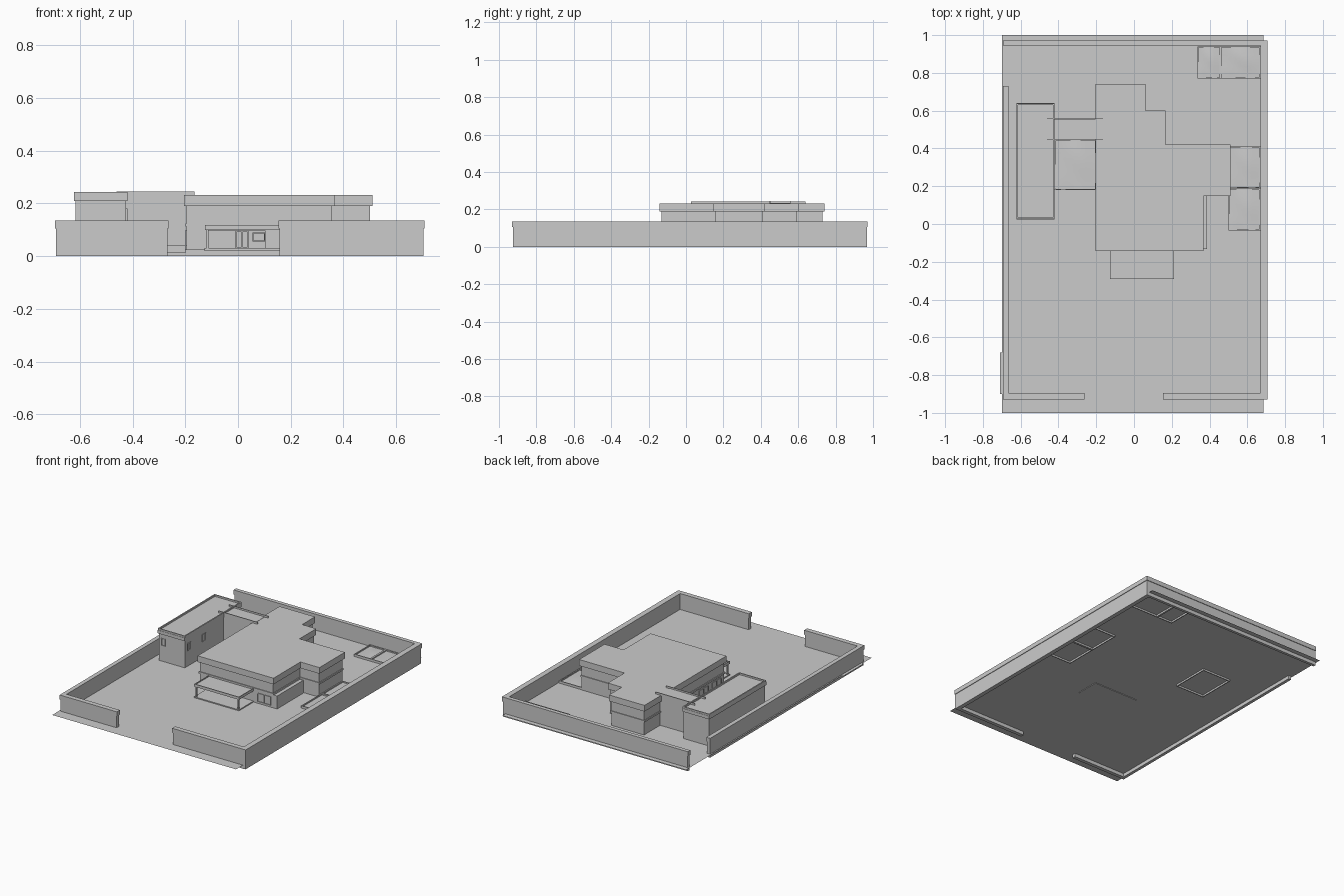
import bpy, bmesh, math

if "Cube" in bpy.data.objects:
    bpy.data.objects.remove(bpy.data.objects["Cube"])

GROUND = 0.024


def finish(name, bm, recalc=True):
    if recalc:
        bmesh.ops.recalc_face_normals(bm, faces=bm.faces)
    mesh = bpy.data.meshes.new(name)
    bm.to_mesh(mesh)
    bm.free()
    ob = bpy.data.objects.new(name, mesh)
    bpy.context.collection.objects.link(ob)
    return ob


def add_box(bm, x0, x1, y0, y1, z0, z1):
    v = bmesh.ops.create_cube(bm, size=1)["verts"]
    bmesh.ops.scale(bm, vec=(x1 - x0, y1 - y0, z1 - z0), verts=v)
    bmesh.ops.translate(bm, vec=((x0 + x1) / 2, (y0 + y1) / 2, (z0 + z1) / 2), verts=v)


def boxes(name, *dims):
    bm = bmesh.new()
    for d in dims:
        add_box(bm, *d)
    return finish(name, bm)


def rim(name, x0, x1, y0, y1, z0, z1, t):
    return boxes(name, (x0, x1, y0, y0 + t, z0, z1), (x0, x1, y1 - t, y1, z0, z1),
                 (x0, x0 + t, y0 + t, y1 - t, z0, z1), (x1 - t, x1, y0 + t, y1 - t, z0, z1))


def sheet(name, x0, x1, y0, y1, z, cuts=1, bumps=0.0):
    # single-sided surface, optionally gently rolling
    bm = bmesh.new()
    bmesh.ops.create_grid(bm, x_segments=cuts, y_segments=cuts, size=0.5)
    for v in bm.verts:
        u, w = v.co.x, v.co.y
        h = bumps * math.cos(math.pi * u) * math.cos(math.pi * w) * (1 + math.sin(7 * u + 5 * w))
        v.co = ((x0 + x1) / 2 + u * (x1 - x0), (y0 + y1) / 2 + w * (y1 - y0), z + h)
    for f in bm.faces:
        f.smooth = bumps > 0
    return finish(name, bm, recalc=False)


def offset(pts, d):
    # parallel outline of a counter-clockwise right-angled polygon
    out = []
    for i, (x, y) in enumerate(pts):
        (px, py), (nx, ny) = pts[i - 1], pts[(i + 1) % len(pts)]
        sx = math.copysign(1, y - py) if y != py else math.copysign(1, ny - y)
        sy = -math.copysign(1, x - px) if x != px else -math.copysign(1, nx - x)
        out.append((x + sx * d, y + sy * d))
    return out


def prism(name, pts, z0, z1):
    bm = bmesh.new()
    face = bm.faces.new([bm.verts.new((x, y, z0)) for x, y in pts])
    top = bmesh.ops.extrude_face_region(bm, geom=[face], use_keep_orig=True)["geom"]
    bmesh.ops.translate(bm, vec=(0, 0, z1 - z0), verts=[g for g in top if isinstance(g, bmesh.types.BMVert)])
    return finish(name, bm)


def window(name, axis, face, side, a0, a1, z0, z1, mullions=0):
    # frame bars laid on a wall or in an opening; axis is the wall normal
    t, n = 0.004, sorted((face, face + side * 0.004))
    spans = [(a0, a1, z0, z0 + t), (a0, a1, z1 - t, z1), (a0, a0 + t, z0, z1), (a1 - t, a1, z0, z1)]
    for k in range(mullions):
        c = a0 + (a1 - a0) * (k + 1) / (mullions + 1)
        spans.append((c - t / 2, c + t / 2, z0 + t, z1 - t))
    return boxes(name, *[(*n, p, q, lo, hi) if axis == "x" else (p, q, *n, lo, hi) for p, q, lo, hi in spans])


# Ground sheet and the side driveway strip
sheet("ground", -0.70, 0.685, -1, 1, GROUND)
sheet("side_drive_strip", -0.71, -0.70, -0.9, -0.68, GROUND)

# Perimeter walls, each with a slightly wider coping
walls = {
    "right_wall": (0.675, 0.704, -0.925, 0.967),
    "back_wall": (-0.69, 0.675, 0.948, 0.967),
    "left_wall": (-0.69, -0.669, -0.925, 0.727),
    "front_wall_left": (-0.669, -0.267, -0.925, -0.9),
    "front_wall_right": (0.158, 0.675, -0.925, -0.9),
}
for name, (x0, x1, y0, y1) in walls.items():
    boxes(name, (x0, x1, y0, y1, 0, 0.105))
    boxes(name + "_coping", (x0 - 0.004, x1 + 0.004, y0 - 0.004, y1 + 0.004, 0.105, 0.135))

# Main building: stepped plan with overhanging roof and a mid-height ledge
plan = [(-0.205, -0.142), (0.367, -0.142), (0.367, 0.148), (0.51, 0.148), (0.51, 0.422),
        (0.168, 0.422), (0.168, 0.602), (0.062, 0.602), (0.062, 0.74), (-0.205, 0.74)]
body = prism("main_walls", offset(plan, -0.01), GROUND, 0.19)
prism("main_ledge", offset(plan, -0.005), 0.112, 0.124)
prism("main_roof", plan, 0.19, 0.232)
boxes("side_bay", (0.355, 0.387, -0.132, 0.15, GROUND, 0.112))

# Recessed entrance with door and window frames
cutter = boxes("entrance_cutter", (-0.112, 0.105, -0.2, -0.08, 0.031, 0.096))
cutter.hide_render = True
cutter.hide_set(True)
cut = body.modifiers.new("entrance", "BOOLEAN")
cut.operation, cut.object, cut.solver = "DIFFERENCE", cutter, "EXACT"
window("entrance_door", "y", -0.11, -1, -0.01, 0.04, 0.031, 0.096, 1)
window("entrance_window", "y", -0.11, -1, 0.055, 0.103, 0.055, 0.09)

# Other main building windows
window("front_side_window", "y", -0.132, -1, 0.24, 0.34, 0.035, 0.095, 1)
for i, y0 in enumerate((-0.1, 0.04)):
    window(f"left_window_{i}", "x", -0.195, -1, y0, y0 + 0.1, 0.04, 0.1, 1)

# Entrance porch
boxes("porch_floor", (-0.128, 0.21, -0.29, -0.13, 0.02, 0.031))
boxes("porch_canopy", (-0.122, 0.207, -0.287, -0.13, 0.1, 0.112))
rim("porch_canopy_rim", -0.126, 0.211, -0.291, -0.13, 0.1, 0.118, 0.005)
boxes("porch_posts", *[(x, x + 0.008, -0.285, -0.277, 0.03, 0.1) for x in (-0.12, 0.197)])

# Annex with fascia and parapet rim
boxes("annex_walls", (-0.617, -0.424, 0.033, 0.632, GROUND, 0.21))
boxes("annex_roof", (-0.623, -0.42, 0.025, 0.64, 0.21, 0.232))
rim("annex_parapet", -0.623, -0.42, 0.027, 0.638, 0.232, 0.243, 0.008)
for i, y0 in enumerate((0.06, 0.22)):
    window(f"annex_side_window_{i}", "x", -0.424, 1, y0, y0 + 0.035, 0.13, 0.18)
window("annex_front_window", "y", 0.033, -1, -0.6, -0.57, 0.13, 0.18)

# Link between annex and main building
boxes("link_block", (-0.43, -0.19, 0.45, 0.557, GROUND, 0.234))
boxes("link_edge_beams", *[(-0.46, -0.165, y - 0.002, y + 0.002, 0.23, 0.245) for y in (0.449, 0.56)])

# Raised planters and garden beds
beds = {
    "courtyard_bed": (-0.42, -0.2, 0.18, 0.447),
    "side_bed_rear": (0.5, 0.669, 0.19, 0.41),
    "side_bed_front": (0.5, 0.669, -0.035, 0.187),
    "back_bed_small": (0.335, 0.458, 0.77, 0.94),
    "back_bed_large": (0.458, 0.669, 0.77, 0.94),
}
for name, (x0, x1, y0, y1) in beds.items():
    rim(name + "_kerb", x0, x1, y0, y1, 0.012, 0.04, 0.006)
    sheet(name + "_lawn", x0 + 0.005, x1 - 0.005, y0 + 0.005, y1 - 0.005, 0.032, 8, 0.003)
